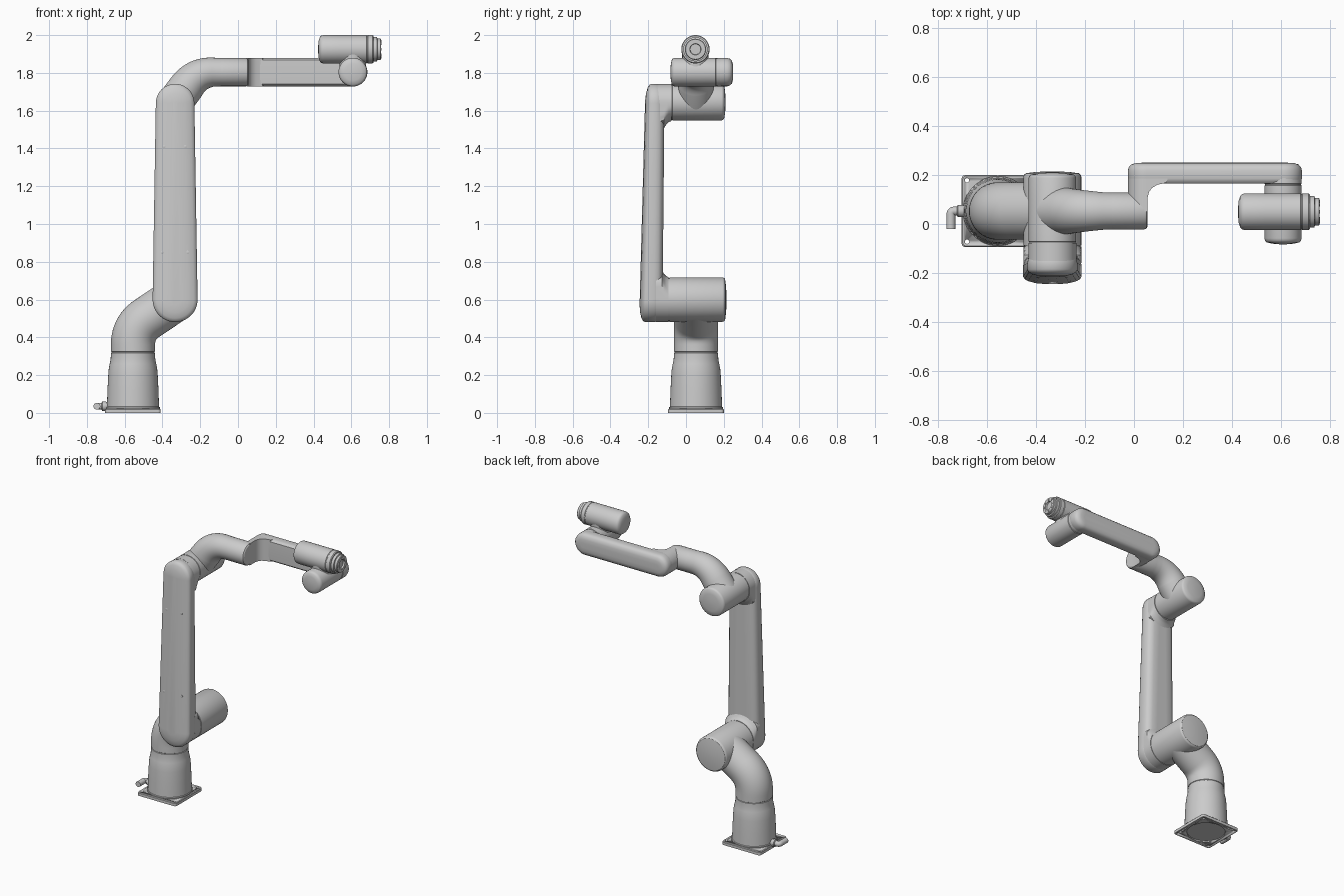
import bpy, bmesh, math
from mathutils import Vector

if "Cube" in bpy.data.objects:
    bpy.data.objects.remove(bpy.data.objects["Cube"], do_unlink=True)

X, Y, Z = Vector((1, 0, 0)), Vector((0, 1, 0)), Vector((0, 0, 1))
N = 48          # sides of round parts
YC = 0.053      # shared centre plane of base, tubes and wrist

grey = bpy.data.materials.new("light_grey")
grey.use_nodes = True
COLOUR = (0.6, 0.6, 0.6, 1)
grey.diffuse_color = COLOUR
grey.node_tree.nodes["Principled BSDF"].inputs["Base Color"].default_value = COLOUR


def loft(name, rings, angle=32):
    """Skin a row of equal-length rings and close both ends."""
    bm = bmesh.new()
    rows = [[bm.verts.new(p) for p in ring] for ring in rings]
    n = len(rows[0])
    for a, b in zip(rows, rows[1:]):
        for i in range(n):
            j = (i + 1) % n
            bm.faces.new((a[i], a[j], b[j], b[i]))
    bm.faces.new(rows[0])
    bm.faces.new(rows[-1])
    bmesh.ops.recalc_face_normals(bm, faces=bm.faces[:])
    mesh = bpy.data.meshes.new(name)
    bm.to_mesh(mesh)
    bm.free()
    mesh.materials.append(grey)
    ob = bpy.data.objects.new(name, mesh)
    bpy.context.collection.objects.link(ob)
    bpy.ops.object.select_all(action='DESELECT')
    ob.select_set(True)
    bpy.context.view_layer.objects.active = ob
    bpy.ops.object.shade_smooth_by_angle(angle=math.radians(angle))
    return ob


def circle(centre, axis, ref, r, n=N):
    side = axis.cross(ref).normalized()
    return [centre + r * (math.cos(a) * ref + math.sin(a) * side)
            for a in (2 * math.pi * i / n for i in range(n))]


def turned(name, origin, axis, profile, n=N):
    """Round part from (distance along axis, radius) pairs."""
    ref = X if axis != X else Y
    return loft(name, [circle(Vector(origin) + axis * t, axis, ref, r, n)
                       for t, r in profile])


def bent_tube(name, a, corner, b, setback, r0, r1, ref):
    """Tube from a to b with a rounded corner and changing radius."""
    a, c, b = Vector(a), Vector(corner), Vector(b)
    p, q = c + (a - c).normalized() * setback, c + (b - c).normalized() * setback
    path = [a] + [p * (1 - t) ** 2 + c * 2 * t * (1 - t) + q * t * t
                  for t in (i / 14 for i in range(15))] + [b]
    rings, last = [], len(path) - 1
    for i, pt in enumerate(path):
        tangent = (path[min(i + 1, last)] - path[max(i - 1, 0)]).normalized()
        if i in (1, last - 1):
            tangent = ((c - a) if i == 1 else (b - c)).normalized()
        rings.append(circle(pt, tangent, ref, r0 + (r1 - r0) * i / last))
    return loft(name, rings)


def capsule(c0, c1, r0, r1, y_of):
    """Stadium outline in the xz plane; y_of(point) sets the depth."""
    c0, c1 = Vector(c0), Vector(c1)
    d = (c1 - c0).normalized()
    s = d.cross(Y)
    pts = []
    for i in range(N + 2):
        k = i if i <= N // 2 else i - 1
        a = -math.pi / 2 + 2 * math.pi * k / N
        c, r = (c1, r1) if i <= N // 2 else (c0, r0)
        p = c + r * (math.cos(a) * d + math.sin(a) * s)
        p.y = y_of(p)
        pts.append(p)
    return pts


def joint_flare(name, centre, r, up, rows):
    """Round stub that blends into the arm on the side facing it."""
    rings = []
    for y, flare in rows:
        ring = []
        for i in range(N):
            a = 2 * math.pi * i / N
            sn, cs = math.sin(a), math.cos(a)
            rad = min(r + flare, r / max(abs(sn), 1e-3)) if cs > 0 else r
            ring.append(Vector((centre[0] + rad * sn, y, centre[1] + up * rad * cs)))
        rings.append(ring)
    return loft(name, rings)


# Mounting plate with corner holes and a recess underneath
BX = -0.556


def plate_ring(z, half, r=0.015):
    pts = []
    for k in range(4):
        a0 = k * math.pi / 2
        cx = (half - r) * (1 if k in (0, 3) else -1)
        cy = (half - r) * (1 if k < 2 else -1)
        pts += [Vector((BX + cx + r * math.cos(a0 + j * math.pi / 12),
                        YC + cy + r * math.sin(a0 + j * math.pi / 12), z)) for j in range(7)]
    return pts


plate = loft("base_plate", [plate_ring(0, 0.147), plate_ring(0.019, 0.147), plate_ring(0.023, 0.143)])
holes = [(BX + sx * 0.125, YC + sy * 0.125, 0.011) for sx in (1, -1) for sy in (1, -1)]
cutters = [turned("hole_cutter", (x, y, -0.05), Z, [(0, 0.009), (0.1, 0.009)], 16) for x, y, z in holes]
cutters.append(turned("recess_cutter", (BX, YC, -0.05), Z, [(0, 0.122), (0.058, 0.122)]))
for cutter in cutters:
    cutter.hide_render = True
    mod = plate.modifiers.new("cut", 'BOOLEAN')
    mod.operation, mod.solver, mod.object = 'DIFFERENCE', 'EXACT', cutter
    bpy.context.view_layer.objects.active = plate
    bpy.ops.object.modifier_apply(modifier=mod.name)
    bpy.data.objects.remove(cutter, do_unlink=True)

# Base column and its cable plug
turned("base_column", (BX, YC, 0), Z, [
    (0.015, 0.142), (0.03, 0.142), (0.033, 0.138), (0.12, 0.135), (0.2, 0.131), (0.235, 0.128),
    (0.26, 0.123), (0.285, 0.118), (0.317, 0.117), (0.319, 0.114), (0.323, 0.114), (0.325, 0.117),
    (0.345, 0.117)])
turned("plug_nut", (-0.722, YC, 0.035), X, [(0, 0.02), (0.004, 0.025), (0.02, 0.025), (0.035, 0.02)], 12)
bent_tube("plug_elbow", (-0.7, YC, 0.035), (-0.747, YC, 0.035), (-0.747, -0.02, 0.035), 0.015, 0.018, 0.018, Z)

# Shoulder: bent tube into a crosswise joint
JX = -0.333
bent_tube("shoulder_tube", (BX, YC, 0.325), (BX, YC, 0.45), (JX, YC, 0.6), 0.09, 0.117, 0.117, Y)


def crosswise_joint(name, x, z, r, y0, y1, seam):
    turned(name, (x, 0, z), Y, [
        (y0, r), (seam - 0.003, r), (seam - 0.002, r - 0.003), (seam + 0.002, r - 0.003), (seam + 0.003, r),
        (y1 - 0.022, r), (y1 - 0.014, r - 0.003), (y1 - 0.008, r - 0.010), (y1 - 0.003, r * 0.6), (y1, r * 0.15)])


crosswise_joint("shoulder_joint", JX, 0.6, 0.118, -0.14, 0.215, -0.09)
crosswise_joint("elbow_joint", JX, 1.645, 0.097, -0.14, 0.21, -0.075)

# Lower arm: tapered bar with a softly domed front
LOW, HIGH = (JX, 0, 0.6), (JX, 0, 1.64)


def slope(bottom, top):
    return lambda p: bottom + (top - bottom) * (p.z - 0.6) / 1.04


arm_rings = [capsule(LOW, HIGH, 0.119 - i, 0.102 - i, slope(-0.245 + d, -0.217 + d))
             for i, d in ((0.09, 0), (0.05, 0.004), (0.02, 0.012), (0.006, 0.02), (0, 0.03))]
arm_rings += [capsule(LOW, HIGH, 0.119 - i, 0.102 - i, slope(-0.124 - d, -0.114 - d))
              for i, d in ((0, 0.045), (0.004, 0.025), (0.016, 0.01), (0.04, 0), (0.08, 0))]
loft("lower_arm", arm_rings)
joint_flare("lower_arm_root", LOW[::2], 0.118, 1,
            [(-0.16, 0.04), (-0.126, 0.035), (-0.115, 0.016), (-0.104, 0.005), (-0.092, 0)])
joint_flare("lower_arm_tip", (JX, 1.643), 0.098, -1,
            [(-0.15, 0.04), (-0.116, 0.037), (-0.104, 0.017), (-0.092, 0.006), (-0.077, 0)])
for x, z in ((-0.39, 1.41), (-0.28, 1.41), (-0.4, 0.85), (-0.267, 0.85)):
    y = slope(-0.245, -0.217)(Vector((x, 0, z)))
    turned("arm_screw", (x, y + 0.003, z), Y, [(0, 0.006), (0.001, 0.009), (0.02, 0.009)], 16)

# Elbow tube turning level, with a rounded end
FZ = 1.804
bent_tube("elbow_tube", (JX, YC, 1.645), (-0.215, YC, FZ), (-0.09, YC, FZ), 0.09, 0.095, 0.075, Y)
turned("forearm_tube", (0, YC, FZ), X, [(-0.1, 0.075), (0.042, 0.075), (0.05, 0.072), (0.055, 0.064)])

# Forearm: offset bar and the stub that carries it
A, B = (0.05, 0, FZ), (0.61, 0, FZ)


def flat(y):
    return lambda p: y


loft("forearm_bar", [capsule(A, B, 0.075 - i, 0.075 - i, flat(y)) for i, y in (
    (0.04, 0.165), (0.012, 0.166), (0.003, 0.175), (0, 0.185), (0, 0.218), (0.004, 0.232),
    (0.014, 0.243), (0.035, 0.249), (0.06, 0.25))])
stub = []
for y, limit in ((0.05, 0.055), (0.11, 0.056), (0.13, 0.061), (0.147, 0.073), (0.16, 0.095), (0.168, 0.13), (0.19, 0.14)):
    ring = capsule(A, (0.25, 0, FZ), 0.075, 0.075, flat(y))
    for p in ring:
        p.x = min(p.x, limit)
    stub.append(ring)
loft("forearm_stub", stub)

# Wrist joint, neck and tool head
turned("wrist_joint", (0.608, 0, FZ), Y, [
    (-0.083, 0.012), (-0.08, 0.045), (-0.075, 0.066), (-0.068, 0.073), (-0.058, 0.076), (0.157, 0.076),
    (0.159, 0.073), (0.163, 0.073), (0.165, 0.076), (0.19, 0.075)])
turned("wrist_neck", (0.608, 0.05, 0), Z, [(1.8, 0.07), (1.925, 0.07)])
HEAD = (0, 0.05, 1.925)
turned("tool_head", HEAD, X, [
    (0.424, 0.012), (0.427, 0.045), (0.433, 0.064), (0.441, 0.072), (0.452, 0.075), (0.535, 0.075),
    (0.68, 0.075), (0.682, 0.073), (0.685, 0.073), (0.687, 0.075), (0.712, 0.075), (0.717, 0.071), (0.718, 0.06)])
turned("tool_flange", HEAD, X, [
    (0.71, 0.064), (0.736, 0.064), (0.738, 0.056), (0.754, 0.056), (0.757, 0.053),
    (0.757, 0.03), (0.746, 0.028), (0.746, 0.005)])
for k in range(8):
    a = 2 * math.pi * k / 8
    turned("flange_bolt", (0.75, 0.05 + 0.041 * math.cos(a), 1.925 + 0.041 * math.sin(a)), X,
           [(0, 0.007), (0.009, 0.007)], 12)
